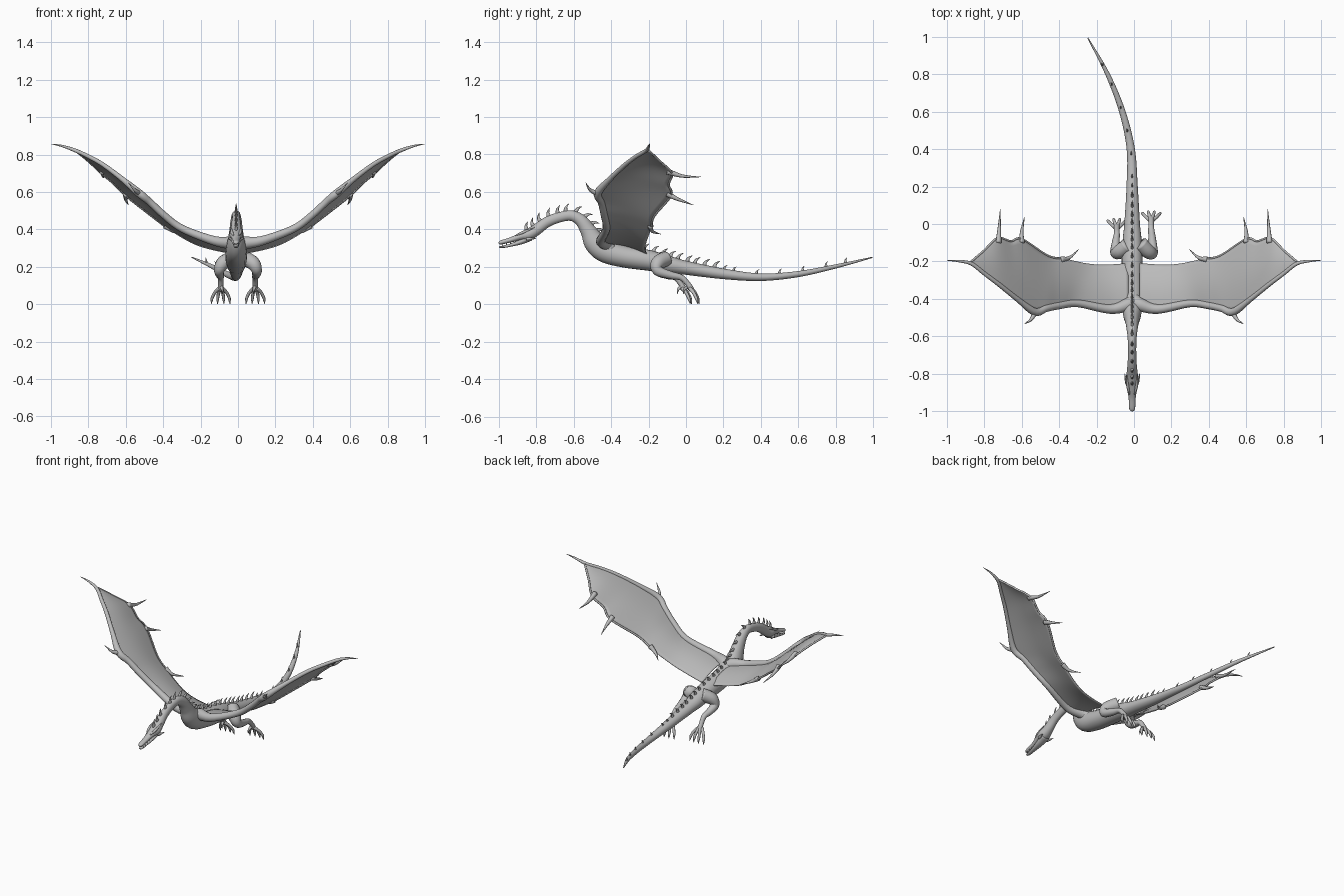
import bpy, bmesh, math
from mathutils import Vector

if "Cube" in bpy.data.objects:
    bpy.data.objects.remove(bpy.data.objects["Cube"])

grey = bpy.data.materials.new("stone grey")
grey.use_nodes = True
grey.diffuse_color = (0.5, 0.5, 0.5, 1)
grey.node_tree.nodes["Principled BSDF"].inputs["Base Color"].default_value = grey.diffuse_color

X, Y = Vector((1, 0, 0)), Vector((0, 1, 0))


def spline(points, steps):
    """Catmull-Rom curve through tuples of any length."""
    out = []
    last = len(points) - 1
    for i in range(last):
        quad = [points[max(i - 1, 0)], points[i], points[i + 1], points[min(i + 2, last)]]
        for k in range(steps):
            t = k / steps
            out.append(tuple(
                b + t / 2 * (c - a + t * (2 * a - 5 * b + 4 * c - d + t * (3 * (b - c) + d - a)))
                for a, b, c, d in zip(*quad)))
    return out + [tuple(points[-1])]


def tube(bm, points, ref=X, steps=5, sides=12):
    """Sweep an ellipse along x, y, z, width, height points; return its frames."""
    path = [p if len(p) == 5 else (*p, p[3]) for p in points]
    path = spline(path, steps)
    centres = [Vector(p[:3]) for p in path]
    rings, frames = [], []
    for i, p in enumerate(path):
        tangent = (centres[min(i + 1, len(path) - 1)] - centres[max(i - 1, 0)]).normalized()
        side = (ref - tangent * ref.dot(tangent)).normalized()
        up = side.cross(tangent)
        ring = []
        for k in range(sides):
            a = math.tau * k / sides
            ring.append(bm.verts.new(centres[i] + side * p[3] * math.cos(a) + up * p[4] * math.sin(a)))
        rings.append(ring)
        frames.append((centres[i], tangent, up, p[4]))
    for r, q in zip(rings, rings[1:]):
        for k in range(sides):
            j = (k + 1) % sides
            bm.faces.new((r[k], r[j], q[j], q[k]))
    bm.faces.new(rings[0])
    bm.faces.new(rings[-1])
    return frames


def finish(name, bm, mirror=False, thickness=0):
    bmesh.ops.recalc_face_normals(bm, faces=bm.faces)
    mesh = bpy.data.meshes.new(name)
    bm.to_mesh(mesh)
    bm.free()
    mesh.materials.append(grey)
    for face in mesh.polygons:
        face.use_smooth = True
    obj = bpy.data.objects.new(name, mesh)
    bpy.context.collection.objects.link(obj)
    if thickness:
        mod = obj.modifiers.new("Thickness", "SOLIDIFY")
        mod.thickness = thickness
        mod.offset = 0
    if mirror:
        obj.modifiers.new("Mirror", "MIRROR")
    return obj


# Head, neck, trunk and tail as one swept body: y, z, half width, half height
profile = [
    (-1.0, .327, .008, .005), (-.985, .331, .016, .011), (-.93, .346, .019, .014),
    (-.88, .363, .028, .021), (-.84, .373, .037, .031), (-.8, .397, .03, .03),
    (-.74, .44, .024, .028), (-.67, .466, .022, .027), (-.61, .473, .024, .028),
    (-.56, .447, .03, .033), (-.52, .39, .037, .043), (-.485, .33, .048, .059),
    (-.43, .285, .055, .062), (-.33, .255, .058, .058), (-.2, .235, .056, .055),
    (-.08, .21, .05, .045), (0, .195, .042, .037), (.2, .163, .03, .028),
    (.4, .145, .022, .02), (.6, .162, .017, .016), (.8, .203, .012, .011),
    (.995, .251, .003, .003)]


def sway(y):
    return -.01 - .24 * (max(0, y - .3) / .7) ** 1.8


bm = bmesh.new()
spine = tube(bm, [(sway(p[0]), *p) for p in profile], steps=8, sides=20)
finish("body", bm)

# Lower jaw, slightly open
bm = bmesh.new()
tube(bm, [(-.01, -.83, .357, .03, .018), (-.01, -.88, .334, .024, .014),
          (-.01, -.94, .315, .015, .008), (-.01, -.985, .306, .011, .006),
          (-.01, -.997, .308, .005, .003)])
finish("lower_jaw", bm)

# Brow ridges, cheek horns and teeth on both sides of the head
bm = bmesh.new()
teeth = bmesh.new()
for s in (1, -1):
    def at(x, y, z, r):
        return (s * x - .01, y, z, r)
    tube(bm, [at(.013, -.91, .367, .003), at(.022, -.875, .382, .008), at(.026, -.84, .397, .006),
              at(.028, -.805, .412, .001)], sides=8)
    tube(bm, [at(.027, -.85, .35, .01), at(.035, -.825, .35, .006), at(.04, -.8, .352, .001)], sides=8)
    for k in range(4):
        y = -.98 + k * .022
        z = .322 + k * .004
        tube(teeth, [at(.012, y, z, .003), at(.012, y, z - .012, .0005)], steps=1, sides=5)
finish("brows_and_horns", bm)
finish("teeth", teeth)

# Row of back spikes, leaning towards the tail
bm = bmesh.new()
travelled, previous = 0, spine[0][0]
for centre, tangent, up, height in spine:
    travelled += (centre - previous).length
    previous = centre
    gap = .04 if centre.y < .3 else .11
    if centre.y < -.84 or centre.y > .88 or travelled < gap:
        continue
    travelled = 0
    size = .04 if centre.y < .2 else .026
    base = centre + up * height * .85
    mid = base + up * size * .55 + tangent * size * .12
    tip = base + up * size + tangent * size * .6
    width = size * .25
    tube(bm, [(*base, width * .8, width * 1.3), (*mid, width * .5, width * .7),
              (*tip, width * .08, width * .08)], steps=3, sides=8)
finish("back_spikes", bm)

# Wing membrane stretched between the leading and trailing edges
leading = [(.03, -.43, .325), (.13, -.455, .34), (.3, -.425, .405), (.4, -.437, .48),
           (.47, -.452, .545), (.53, -.47, .595), (.62, -.405, .67), (.72, -.325, .745),
           (.8, -.265, .79), (.87, -.212, .822)]
trailing = [(.03, -.21, .27), (.15, -.218, .295), (.25, -.212, .33), (.375, -.185, .405),
            (.46, -.17, .47), (.6, -.08, .58), (.66, -.092, .64), (.73, -.075, .7),
            (.8, -.14, .765), (.87, -.2, .822)]
bm = bmesh.new()
chords = 12
rows = []
for a, b in zip(spline(leading, 5), spline(trailing, 5)):
    a, b = Vector(a), Vector(b)
    row = []
    for k in range(chords + 1):
        p = a.lerp(b, k / chords)
        p.z += .06 * (b - a).length * math.sin(math.pi * k / chords)
        row.append(bm.verts.new(p))
    rows.append(row)
for r, q in zip(rows, rows[1:]):
    for k in range(chords):
        bm.faces.new((r[k], r[k + 1], q[k + 1], q[k]))
finish("wing_membranes", bm, mirror=True, thickness=.005)

# Wing arm running out to the pointed tip
bm = bmesh.new()
radii = [.036, .025, .02, .019, .019, .021, .014, .012, .011, .01]
arm = [(*p, r) for p, r in zip(leading, radii)]
tube(bm, [(.005, -.41, .3, .04)] + arm + [(.94, -.198, .846, .006), (1, -.195, .857, .001)], ref=Y)
finish("wing_arms", bm, mirror=True)

# Thin outer rim of the membrane
bm = bmesh.new()
tube(bm, [(*p, .006) for p in trailing[3:]], ref=Y, sides=8)
finish("wing_rims", bm, mirror=True)

# Curved claws at the wrist and along the trailing edge: base, middle, tip
bm = bmesh.new()
claws = [
    ((.525, -.465, .59), (.55, -.51, .61), (.587, -.535, .65)),
    ((.39, -.19, .42), (.345, -.18, .39), (.295, -.135, .375)),
    ((.6, -.1, .59), (.6, -.04, .56), (.585, .04, .53)),
    ((.725, -.1, .71), (.72, -.02, .685), (.715, .08, .68))]
for claw in claws:
    tube(bm, [(*p, r) for p, r in zip(claw, (.016, .009, .001))], sides=8)
finish("wing_claws", bm, mirror=True)

# Hind legs with spread, drooping toes
for s, label in ((1, "left"), (-1, "right")):
    def place(x, y, z, r):
        # The left foot trails a little further back
        trail = s * .02 * min(1, max(0, (y + .15) / .15))
        return (s * x, y + trail, z, r)
    bm = bmesh.new()
    tube(bm, [place(*p) for p in (
        (.035, -.11, .245, .04), (.08, -.15, .22, .038), (.1, -.15, .18, .028),
        (.097, -.09, .156, .021), (.092, -.04, .143, .016), (.092, -.008, .108, .014),
        (.092, .008, .08, .015), (.092, .012, .068, .006))])
    finish(label + "_leg", bm)
    bm = bmesh.new()
    for spread in (-.045, -.015, .016, .046):
        reach = .012 - abs(spread) * .25
        tube(bm, [place(.092 + spread * f, y + reach, z, r) for f, y, z, r in (
            (.2, 0, .085, .011), (.7, .02, .062, .009), (1, .034, .034, .008),
            (1.05, .038, .02, .006), (1.1, .042, .001, .001))], sides=8)
    tube(bm, [place(*p) for p in (
        (.09, -.005, .095, .01), (.085, -.025, .08, .007), (.082, -.03, .055, .001))], sides=8)
    finish(label + "_toes", bm)
